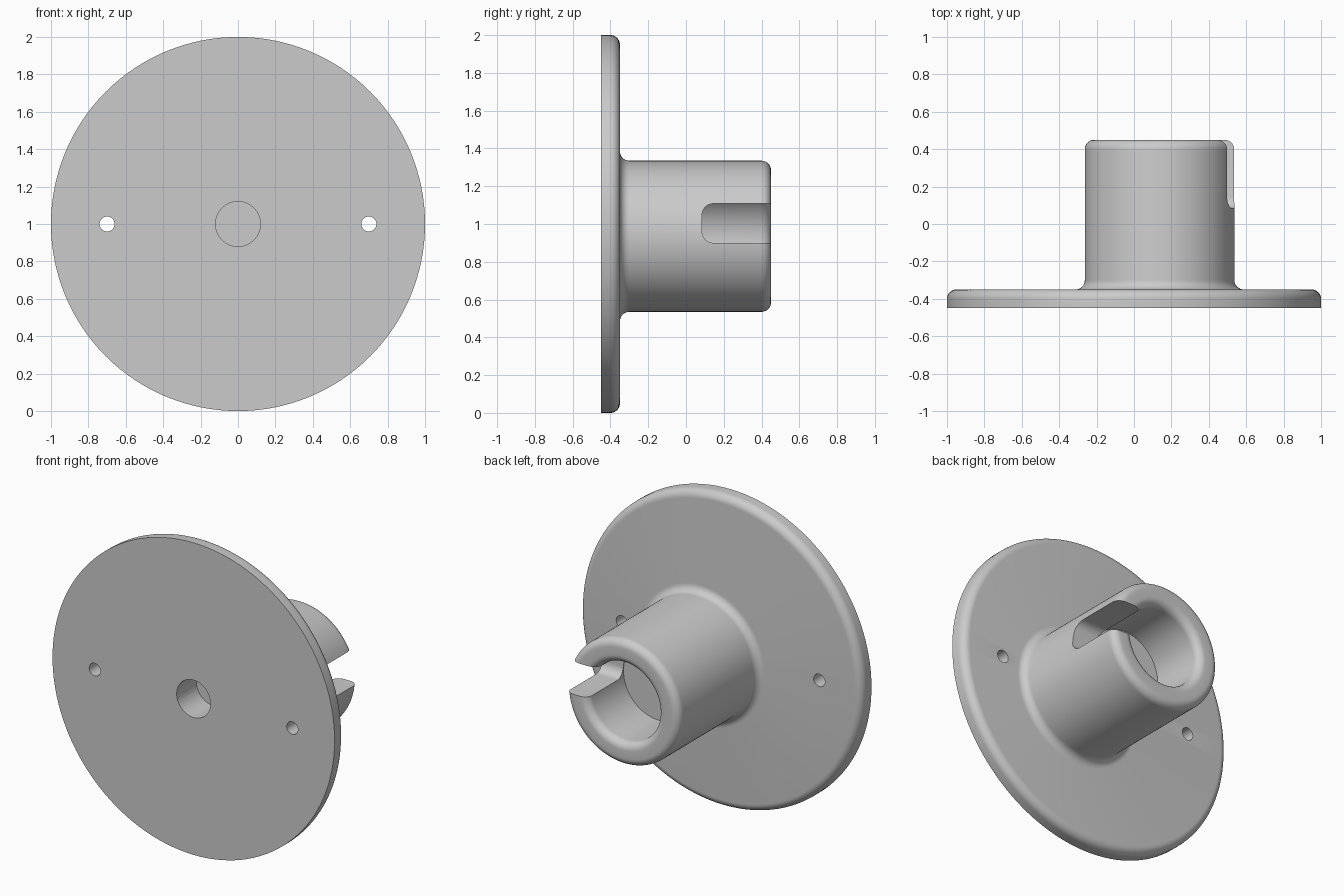
import bpy, bmesh, math
from mathutils import Matrix, Vector

cube = bpy.data.objects.get("Cube")
if cube:
    bpy.data.objects.remove(cube, do_unlink=True)

grey = bpy.data.materials.new("plain grey")
grey.use_nodes = True
colour = (0.6, 0.6, 0.6, 1)
grey.diffuse_color = colour
grey.node_tree.nodes["Principled BSDF"].inputs["Base Color"].default_value = colour


def finish(name, bm):
    bmesh.ops.recalc_face_normals(bm, faces=bm.faces)
    mesh = bpy.data.meshes.new(name)
    bm.to_mesh(mesh)
    bm.free()
    mesh.materials.append(grey)
    obj = bpy.data.objects.new(name, mesh)
    bpy.context.collection.objects.link(obj)
    return obj


def arc(r, y, radius, start, end, steps=8):
    """Rounded corner in the (radius, y) plane."""
    angles = [math.radians(start + (end - start) * i / steps) for i in range(steps + 1)]
    return [(r + radius * math.cos(a), y + radius * math.sin(a)) for a in angles]


def lathe(name, profile, x, z, sides=128):
    """Solid of revolution about an axis along y; profile starts and ends on it."""
    bm = bmesh.new()
    verts = [bm.verts.new((r, y, 0)) for r, y in profile]
    edges = [bm.edges.new(pair) for pair in zip(verts, verts[1:])]
    bmesh.ops.spin(bm, geom=verts + edges, cent=(0, 0, 0), axis=(0, 1, 0),
                   angle=math.tau, steps=sides)
    bmesh.ops.remove_doubles(bm, verts=bm.verts, dist=0.0001)
    bmesh.ops.translate(bm, verts=bm.verts, vec=(x, 0, z))
    return finish(name, bm)


def pin(name, x, z, r, y0, y1):
    return lathe(name, [(0, y0), (r, y0), (r, y1), (0, y1)], x, z, 48)


def combine(target, other, operation):
    mod = target.modifiers.new(other.name, 'BOOLEAN')
    mod.object, mod.operation, mod.solver = other, operation, 'EXACT'
    bpy.context.view_layer.objects.active = target
    bpy.ops.object.modifier_apply(modifier=mod.name)
    bpy.data.objects.remove(other, do_unlink=True)


FRONT, BACK, TIP = -0.45, -0.35, 0.45
FILLET = 0.05
BX, BZ = 0.137, 0.935          # off-centre socket axis
FLOOR = 0.08

# Round plate with a rounded rear rim
plate = lathe("mounting_plate", [(0, FRONT), (1, FRONT)]
              + arc(1 - FILLET, BACK - FILLET, FILLET, 0, 90) + [(0, BACK)], 0, 1)

# Socket: flared foot, rounded lip, blind bore
outer, inner = 0.4, 0.25
socket = lathe("socket", [(0, BACK - 0.03), (outer + FILLET, BACK - 0.03)]
               + arc(outer + FILLET, BACK + FILLET, FILLET, 270, 180)
               + arc(outer - FILLET, TIP - FILLET, FILLET, 0, 90)
               + arc(inner + FILLET, TIP - FILLET, FILLET, 90, 180)
               + [(inner, FLOOR), (0, FLOOR)], BX, BZ)

# Slot through the left wall of the socket, with rounded inner corners
bm = bmesh.new()
low, high = Vector((BX, FLOOR + 0.005, 0.9)), Vector((0.7, 0.6, 1.108))
bmesh.ops.create_cube(bm, size=1, matrix=Matrix.Translation((low + high) / 2)
                      @ Matrix.Diagonal((high - low).to_4d()))
corners = [e for e in bm.edges if all(abs(v.co.y - low.y) < 0.001 for v in e.verts)
           and abs(e.verts[0].co.z - e.verts[1].co.z) < 0.001]
bmesh.ops.bevel(bm, geom=corners, offset=0.06, segments=8, profile=0.5, affect='EDGES')
combine(socket, finish("slot_cutter", bm), 'DIFFERENCE')

combine(plate, socket, 'UNION')

# Blind front hole and two through screw holes
combine(plate, pin("centre_hole_cutter", 0, 1, 0.12, -0.6, -0.25), 'DIFFERENCE')
for side in (-1, 1):
    combine(plate, pin("screw_hole_cutter", side * 0.7, 1, 0.04, -0.6, -0.2), 'DIFFERENCE')

plate.name = "flanged_socket"
bpy.ops.object.select_all(action='DESELECT')
plate.select_set(True)
bpy.context.view_layer.objects.active = plate
bpy.ops.object.shade_smooth_by_angle(angle=math.radians(30))
